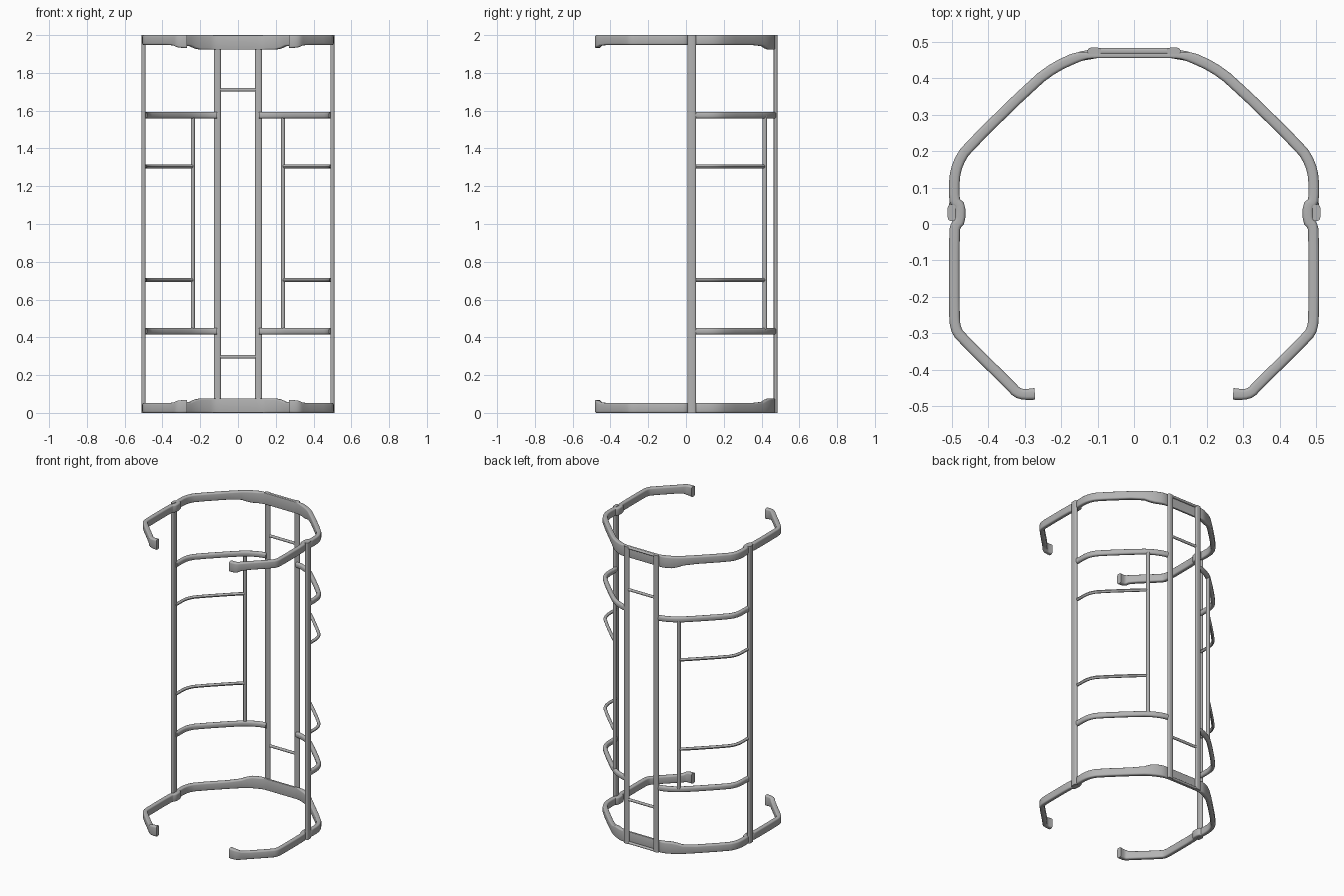
import bpy
import bmesh
import math
from mathutils import Vector

cube = bpy.data.objects.get("Cube")
if cube:
    bpy.data.objects.remove(cube)

grey = bpy.data.materials.new("satin_grey")
grey.use_nodes = True
grey.diffuse_color = (0.45, 0.45, 0.45, 1)
grey.node_tree.nodes["Principled BSDF"].inputs["Base Color"].default_value = (0.45, 0.45, 0.45, 1)


def finish(name, bm):
    bmesh.ops.recalc_face_normals(bm, faces=bm.faces)
    mesh = bpy.data.meshes.new(name)
    bm.to_mesh(mesh)
    bm.free()
    mesh.materials.append(grey)
    obj = bpy.data.objects.new(name, mesh)
    bpy.context.collection.objects.link(obj)
    bpy.ops.object.select_all(action="DESELECT")
    obj.select_set(True)
    bpy.context.view_layer.objects.active = obj
    bpy.ops.object.shade_smooth_by_angle(angle=math.radians(40))
    return obj


def soften(path):
    """One corner-cutting pass over a path, keeping its ends."""
    out = [path[0]]
    for a, b in zip(path, path[1:]):
        out += [a.lerp(b, 0.25), a.lerp(b, 0.75)]
    return out + [path[-1]]


def section(width, height, round_by):
    """Rounded rectangle as (across, up) pairs."""
    r = round_by * min(width, height) / 2
    pts = []
    for q, (sx, sz) in enumerate([(1, 1), (-1, 1), (-1, -1), (1, -1)]):
        for step in range(4):
            a = (q + step / 3) * math.pi / 2
            pts.append((sx * (width / 2 - r) + r * math.cos(a),
                        sz * (height / 2 - r) + r * math.sin(a)))
    return pts


def sweep(name, path, z, anchor=0, round_by=0.6):
    """Sweep along level points (x, y, height, width); anchor 1 holds the top, -1 the base."""
    bm = bmesh.new()
    rings = []
    for i, p in enumerate(path):
        before, after = path[max(i - 1, 0)], path[min(i + 1, len(path) - 1)]
        along = Vector((after[0] - before[0], after[1] - before[1])).normalized()
        side = Vector((-along.y, along.x))
        mid = z - anchor * p[2] / 2
        rings.append([bm.verts.new((p[0] + side.x * u, p[1] + side.y * u, mid + v))
                      for u, v in section(p[3], p[2], round_by)])
    for a, b in zip(rings, rings[1:]):
        for k in range(len(a)):
            n = (k + 1) % len(a)
            bm.faces.new((a[k], a[n], b[n], b[k]))
    bm.faces.new(rings[0])
    bm.faces.new(rings[-1])
    return finish(name, bm)


def bar(name, centre, size, round_by=0.5):
    """Upright or level bar with rounded long edges."""
    bm = bmesh.new()
    bmesh.ops.create_cube(bm, size=1)
    for v in bm.verts:
        v.co = Vector(centre) + Vector([c * s for c, s in zip(v.co, size)])
    longest = size.index(max(size))
    edges = [e for e in bm.edges
             if abs((e.verts[0].co - e.verts[1].co)[longest]) > 0.01 + min(size)]
    small = sorted(size)[0]
    bmesh.ops.bevel(bm, geom=edges, offset=small * round_by * 0.9, segments=3,
                    profile=0.5, affect="EDGES")
    return finish(name, bm)


# Plan outline of one shoulder, from the side post to the back
shoulder = [(0.493, 0.067), (0.493, 0.127), (0.483, 0.167), (0.459, 0.207),
            (0.269, 0.392), (0.214, 0.432), (0.154, 0.459)]

# End hoops: hooked tips, notches at the side posts, deeper band at the back
band, deep, thick = 0.052, 0.077, 0.029
half = [(0.272, -0.466, 0.069, 0.032), (0.302, -0.468, 0.067, 0.029),
        (0.322, -0.462, 0.064, thick), (0.338, -0.444, band, thick)]
half += [(x, y, band, thick) for x, y in
         [(0.477, -0.308), (0.490, -0.285), (0.493, -0.245), (0.493, -0.02),
          (0.488, -0.002), (0.477, 0.008), (0.477, 0.05), (0.488, 0.058)]]
half += [(x, y, band if x > 0.25 else deep, thick) for x, y in shoulder]
half += [(0.125, 0.462, deep, 0.016), (0.09, 0.462, deep, 0.014)]
half = [Vector(p) for p in half]
other = [Vector((-p[0], p[1], p[2], p[3])) for p in reversed(half)]
outline = soften(half + other)
sweep("top_hoop", outline, 2.0, 1)
sweep("bottom_hoop", outline, 0.0, -1)

# Side posts, stiles and the curved side rails
for side, s in (("left", 1), ("right", -1)):
    bar(side + "_side_post", (s * 0.5, 0.031, 1), (0.022, 0.046, 2))
    bar(side + "_back_post", (s * 0.109, 0.474, 1), (0.037, 0.019, 2))
    bar(side + "_stile", (s * 0.239, 0.417, 1.004), (0.021, 0.024, 1.14))

    rail = [(0.495, 0.04)] + shoulder + [(0.113, 0.466)]
    rung = [(0.495, 0.04)] + shoulder[:-2] + [(0.239, 0.415)]
    for where, z in (("upper", 1.576), ("lower", 0.432)):
        path = [Vector((s * x, y, 0.036, 0.026)) for x, y in rail]
        sweep(f"{side}_{where}_rail", soften(path), z, 0, 0.9)
    for where, z in (("upper", 1.305), ("lower", 0.703)):
        path = [Vector((s * x, y, 0.02, 0.02)) for x, y in rung]
        sweep(f"{side}_{where}_rung", soften(path), z, 0, 1)

# Back ladder rungs and the strips closing its frame
for where, rung_z, strip_z in (("upper", 1.711, 1.993), ("lower", 0.297, 0.007)):
    bar(where + "_back_rung", (0, 0.474, rung_z), (0.2, 0.016, 0.018))
    bar(where + "_back_strip", (0, 0.474, strip_z), (0.24, 0.018, 0.014))
